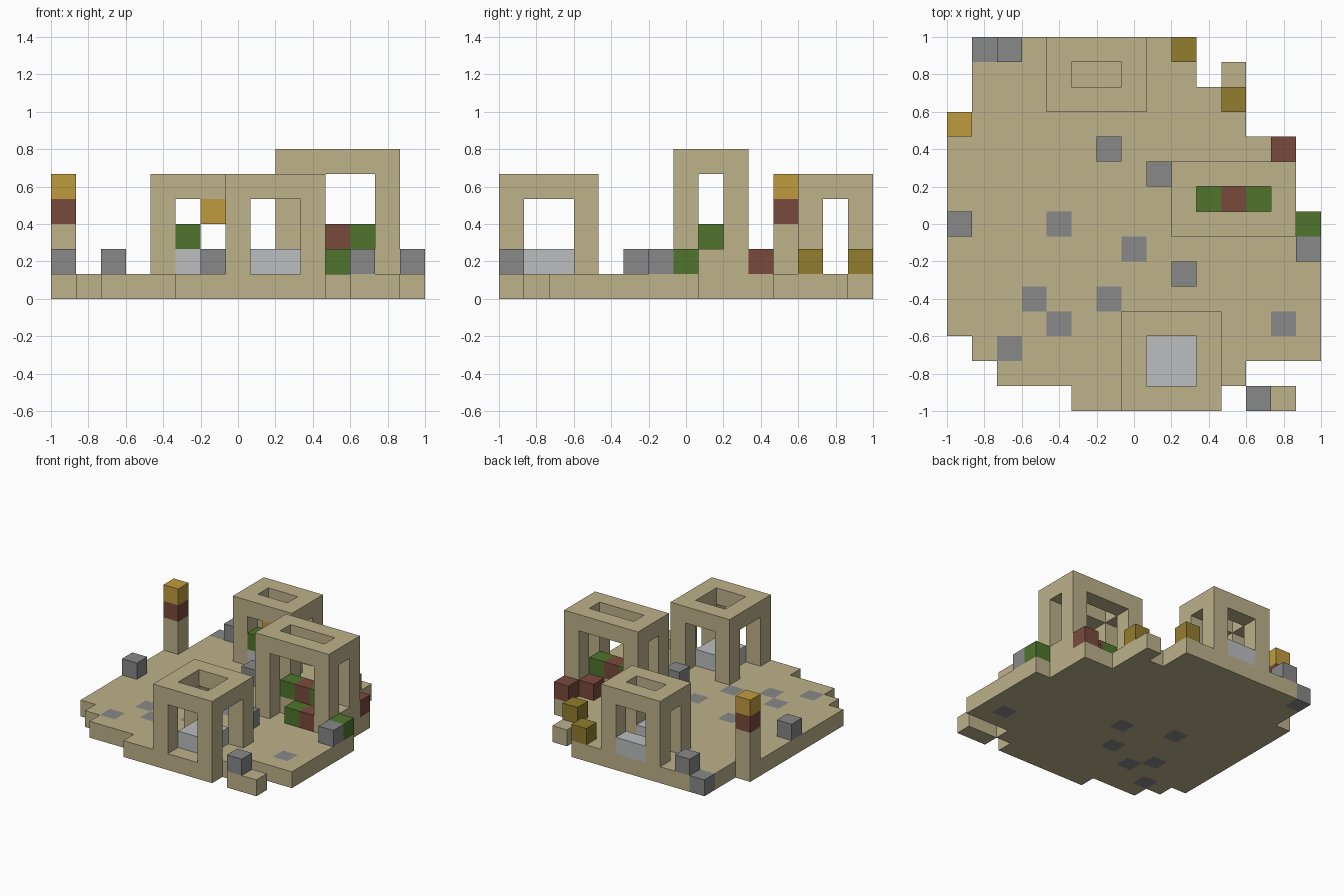
import bpy
import bmesh
from mathutils import Vector

old = bpy.data.objects.get("Cube")
if old:
    bpy.data.objects.remove(old, do_unlink=True)

N = 15            # cells along each side
S = 2.0 / N       # cell size


def make_material(name, rgb):
    lin = [(c / 255 / 12.92) if c < 11 else ((c / 255 + 0.055) / 1.055) ** 2.4 for c in rgb]
    mat = bpy.data.materials.new(name)
    mat.use_nodes = True
    mat.diffuse_color = (*lin, 1)
    bsdf = next(n for n in mat.node_tree.nodes if n.type == 'BSDF_PRINCIPLED')
    bsdf.inputs["Base Color"].default_value = (*lin, 1)
    bsdf.inputs["Roughness"].default_value = 0.9
    return mat


SAND = make_material("sandstone", (189, 178, 139))
GREY = make_material("grey stone", (136, 136, 136))
PALE = make_material("pale stone", (187, 190, 191))
GREEN = make_material("moss green", (80, 117, 45))
RED = make_material("brick red", (122, 74, 60))
GOLD = make_material("gold", (192, 155, 63))
OCHRE = make_material("dark ochre", (146, 125, 45))


def blocks(name, cells, main, accent=None, accent_cells=()):
    """Outer skin of a set of grid cells, with some cells in an accent colour."""
    cells = set(cells)
    bm = bmesh.new()
    for cell in sorted(cells):
        centre = Vector(cell) + Vector((0.5, 0.5, 0.5))
        for axis in range(3):
            for sign in (-1, 1):
                d = Vector((0, 0, 0))
                d[axis] = sign
                if tuple(int(c + e) for c, e in zip(cell, d)) in cells:
                    continue
                u, v = Vector((0, 0, 0)), Vector((0, 0, 0))
                u[(axis + 1) % 3] = 0.5
                v[(axis + 2) % 3] = 0.5 * sign
                mid = centre + d * 0.5
                face = bm.faces.new([bm.verts.new(mid + a * u + b * v)
                                     for a, b in ((-1, -1), (1, -1), (1, 1), (-1, 1))])
                face.material_index = int(cell in accent_cells)
    bmesh.ops.remove_doubles(bm, verts=bm.verts, dist=0.01)
    for vert in bm.verts:
        vert.co = Vector((vert.co.x * S - 1, vert.co.y * S - 1, vert.co.z * S))
    mesh = bpy.data.meshes.new(name)
    bm.to_mesh(mesh)
    bm.free()
    mesh.materials.append(main)
    if accent:
        mesh.materials.append(accent)
    obj = bpy.data.objects.new(name, mesh)
    bpy.context.collection.objects.link(obj)
    return obj


def box(x0, x1, y0, y1, z0, z1):
    return [(x, y, z) for x in range(x0, x1 + 1)
            for y in range(y0, y1 + 1) for z in range(z0, z1 + 1)]


def pavilion(x0, x1, y0, y1, top):
    """Four corner posts carrying a ring-shaped roof."""
    def solid(x, y, z):
        inner = (x0 < x < x1) + (y0 < y < y1)
        return inner == 0 or (z == top and inner == 1)
    return [c for c in box(x0, x1, y0, y1, 1, top) if solid(*c)]


# Ragged floor slab: first column, last column, first row, last row
floor = []
for x0, x1, y0, y1 in ((5, 10, 0, 0), (12, 13, 0, 0), (2, 11, 1, 1), (1, 14, 2, 2),
                       (0, 14, 3, 7), (0, 13, 8, 10), (0, 11, 11, 11), (1, 11, 12, 12),
                       (1, 9, 13, 14), (11, 11, 13, 13)):
    floor += box(x0, x1, y0, y1, 0, 0)
paving = [(x, y, 0) for x, y in ((4, 7), (7, 6), (3, 4), (6, 4), (4, 3),
                                 (2, 2), (13, 3), (1, 14))]
blocks("floor", floor, SAND, GREY, paving)

# Three open pavilions
blocks("front_pavilion", pavilion(7, 10, 0, 3, 4), SAND)
blocks("back_pavilion", pavilion(4, 7, 12, 14, 4), SAND)
blocks("side_pavilion", pavilion(9, 13, 7, 9, 5) + box(9, 13, 8, 8, 1, 1), SAND)

# Pale stone slabs inside the front and back pavilions
blocks("front_altar", box(8, 9, 1, 2, 1, 1), PALE)
for label, row in (("front", 12), ("back", 14)):
    blocks(f"back_pavilion_{label}_sill", box(5, 6, row, row, 1, 1), PALE)

# Banded corner column
blocks("column_shaft", box(0, 0, 11, 11, 1, 2), SAND)
blocks("column_band", [(0, 11, 3)], RED)
blocks("column_cap", [(0, 11, 4)], GOLD)

# Loose blocks
loose = {
    "grey_block": (GREY, [(0, 7, 1), (6, 10, 1), (8, 9, 1), (9, 5, 1),
                          (14, 6, 1), (12, 0, 1), (2, 14, 1)]),
    "green_block": (GREEN, [(14, 7, 1), (11, 7, 1), (10, 8, 2), (12, 8, 2), (5, 12, 2)]),
    "red_block": (RED, [(13, 10, 1), (12, 7, 1), (12, 9, 1), (11, 8, 2)]),
    "ochre_block": (OCHRE, [(9, 14, 1), (11, 12, 1)]),
    "gold_block": (GOLD, [(6, 12, 3)]),
}
for name, (mat, cells) in loose.items():
    for i, cell in enumerate(cells, 1):
        blocks(f"{name}_{i}", [cell], mat)
